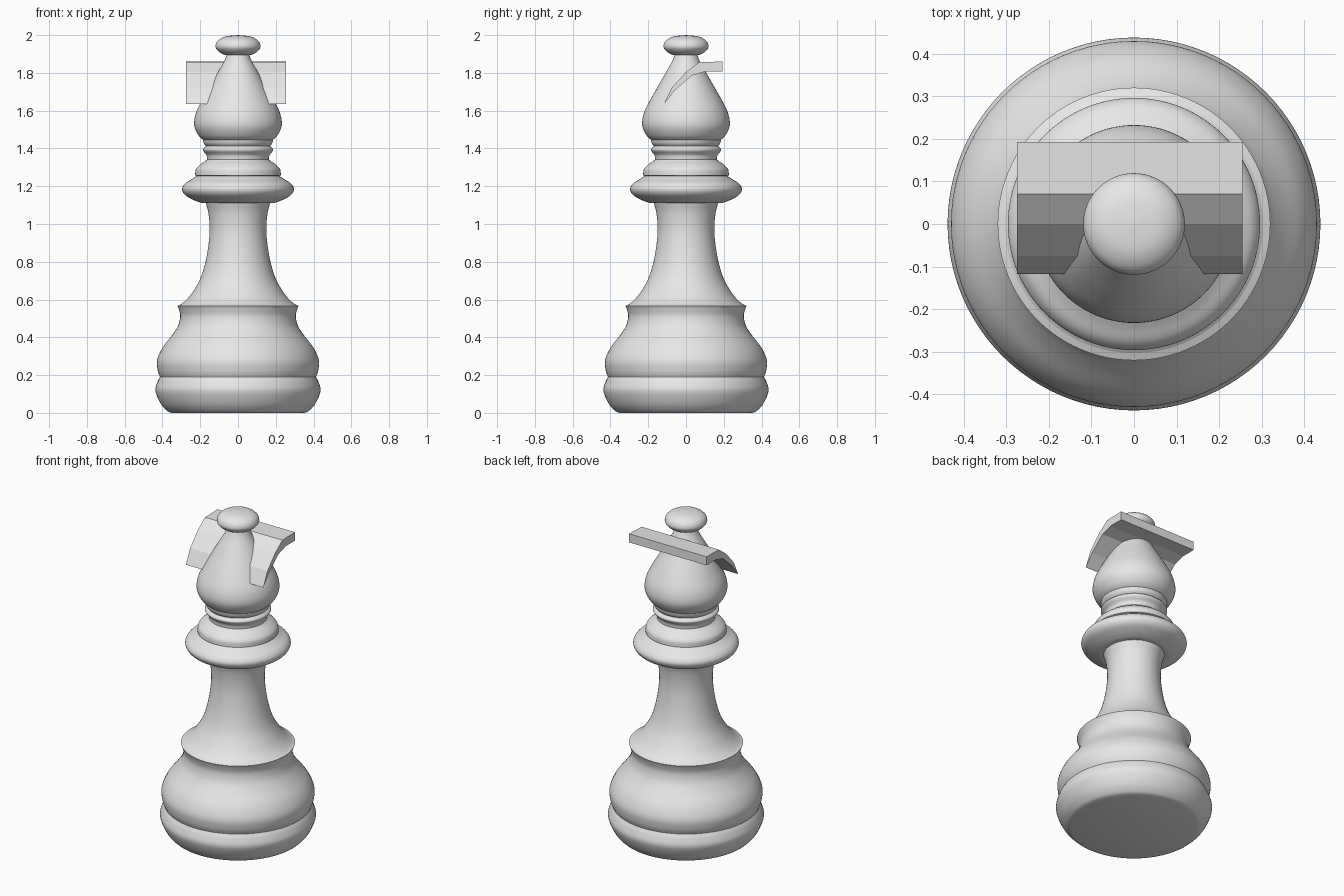
import bpy, bmesh, math
from mathutils import Vector

if "Cube" in bpy.data.objects:
    bpy.data.objects.remove(bpy.data.objects["Cube"])

SEGMENTS = 96

grey = bpy.data.materials.new("light grey")
grey.diffuse_color = (0.8, 0.8, 0.8, 1)
grey.use_nodes = True
grey.node_tree.nodes["Principled BSDF"].inputs["Base Color"].default_value = grey.diffuse_color


def finish(name, bm, angle):
    bmesh.ops.recalc_face_normals(bm, faces=bm.faces)
    mesh = bpy.data.meshes.new(name)
    bm.to_mesh(mesh)
    bm.free()
    mesh.materials.append(grey)
    obj = bpy.data.objects.new(name, mesh)
    bpy.context.collection.objects.link(obj)
    bpy.ops.object.select_all(action='DESELECT')
    obj.select_set(True)
    bpy.context.view_layer.objects.active = obj
    if angle:
        bpy.ops.object.shade_smooth_by_angle(angle=math.radians(angle))
    return obj


def smooth_curve(points, steps=5):
    """Catmull-Rom curve through (radius, height) points."""
    p = [Vector(q) for q in points]
    p = [2 * p[0] - p[1]] + p + [2 * p[-1] - p[-2]]
    out = []
    for i in range(1, len(p) - 2):
        a, b, c, d = p[i - 1:i + 3]
        for k in range(steps):
            t = k / steps
            out.append(0.5 * (2 * b + (c - a) * t + (2 * a - 5 * b + 4 * c - d) * t ** 2
                              + (3 * b - a - 3 * c + d) * t ** 3))
    return out + [p[-2]]


def turned(name, curves):
    """Lathe smooth curves, joined at sharp creases, with closed ends."""
    profile = []
    for curve in curves:
        for q in smooth_curve(curve):
            if not profile or (q - profile[-1]).length > 1e-4:
                profile.append(q)
    bm = bmesh.new()
    rings = []
    for r, z in profile:
        if r < 0.002:
            rings.append([bm.verts.new((0, 0, z))] * SEGMENTS)
        else:
            rings.append([bm.verts.new((r * math.cos(2 * math.pi * i / SEGMENTS),
                                        r * math.sin(2 * math.pi * i / SEGMENTS), z))
                          for i in range(SEGMENTS)])
    for lo, hi in zip(rings, rings[1:]):
        for i in range(SEGMENTS):
            j = (i + 1) % SEGMENTS
            corners = list(dict.fromkeys((lo[i], lo[j], hi[j], hi[i])))
            if len(corners) > 2:
                bm.faces.new(corners)
    for ring in (rings[0], rings[-1]):
        if ring[0] is not ring[1]:
            bm.faces.new(ring)
    return finish(name, bm, 32)


# Two-tier foot with the raised rim
turned("base", [
    [(0.35, 0.0), (0.375, 0.01), (0.41, 0.05), (0.437, 0.115), (0.428, 0.16), (0.413, 0.19)],
    [(0.413, 0.19), (0.425, 0.225), (0.428, 0.28), (0.40, 0.345), (0.35, 0.41), (0.318, 0.46),
     (0.306, 0.51), (0.312, 0.545), (0.32, 0.567)],
    [(0.32, 0.567), (0.29, 0.58)]])

# Flared stem
turned("stem", [
    [(0.31, 0.569), (0.275, 0.597), (0.24, 0.64), (0.20, 0.71), (0.172, 0.80), (0.155, 0.90),
     (0.15, 0.98), (0.157, 1.06), (0.172, 1.115)]])

# Wide collar, its upper step and the ringed neck
turned("collar", [
    [(0.165, 1.11), (0.195, 1.112)],
    [(0.195, 1.112), (0.235, 1.127), (0.28, 1.153), (0.296, 1.185), (0.28, 1.215),
     (0.245, 1.237), (0.218, 1.255)],
    [(0.218, 1.255), (0.227, 1.258)],
    [(0.227, 1.258), (0.223, 1.29), (0.20, 1.315), (0.175, 1.332), (0.163, 1.342)],
    [(0.163, 1.342), (0.167, 1.365), (0.183, 1.385), (0.185, 1.398), (0.17, 1.412)],
    [(0.17, 1.412), (0.18, 1.425), (0.185, 1.44), (0.185, 1.45)]])

# Teardrop head
turned("head", [
    [(0.17, 1.44), (0.187, 1.447), (0.213, 1.475), (0.232, 1.525), (0.222, 1.59), (0.185, 1.665),
     (0.145, 1.735), (0.105, 1.805), (0.074, 1.86), (0.058, 1.90)]])

# Flattened ball on top
turned("knob", [
    [(0.055, 1.892), (0.085, 1.901), (0.112, 1.923), (0.119, 1.945), (0.105, 1.972),
     (0.065, 1.993), (0.0, 2.0)]])

# Bent blade passing through the head, as (y, z) outline
outline = [(0.192, 1.86), (0.07, 1.857), (0.0, 1.805), (-0.075, 1.722), (-0.117, 1.635),
           (-0.06, 1.706), (0.03, 1.785), (0.10, 1.807), (0.192, 1.807)]
bm = bmesh.new()
left = [bm.verts.new((-0.275, y, z)) for y, z in outline]
right = [bm.verts.new((0.255, y, z)) for y, z in outline]
for i in range(len(outline)):
    j = (i + 1) % len(outline)
    bm.faces.new((left[i], left[j], right[j], right[i]))
bm.faces.new(left)
bm.faces.new(right)
finish("head_blade", bm, 0)
